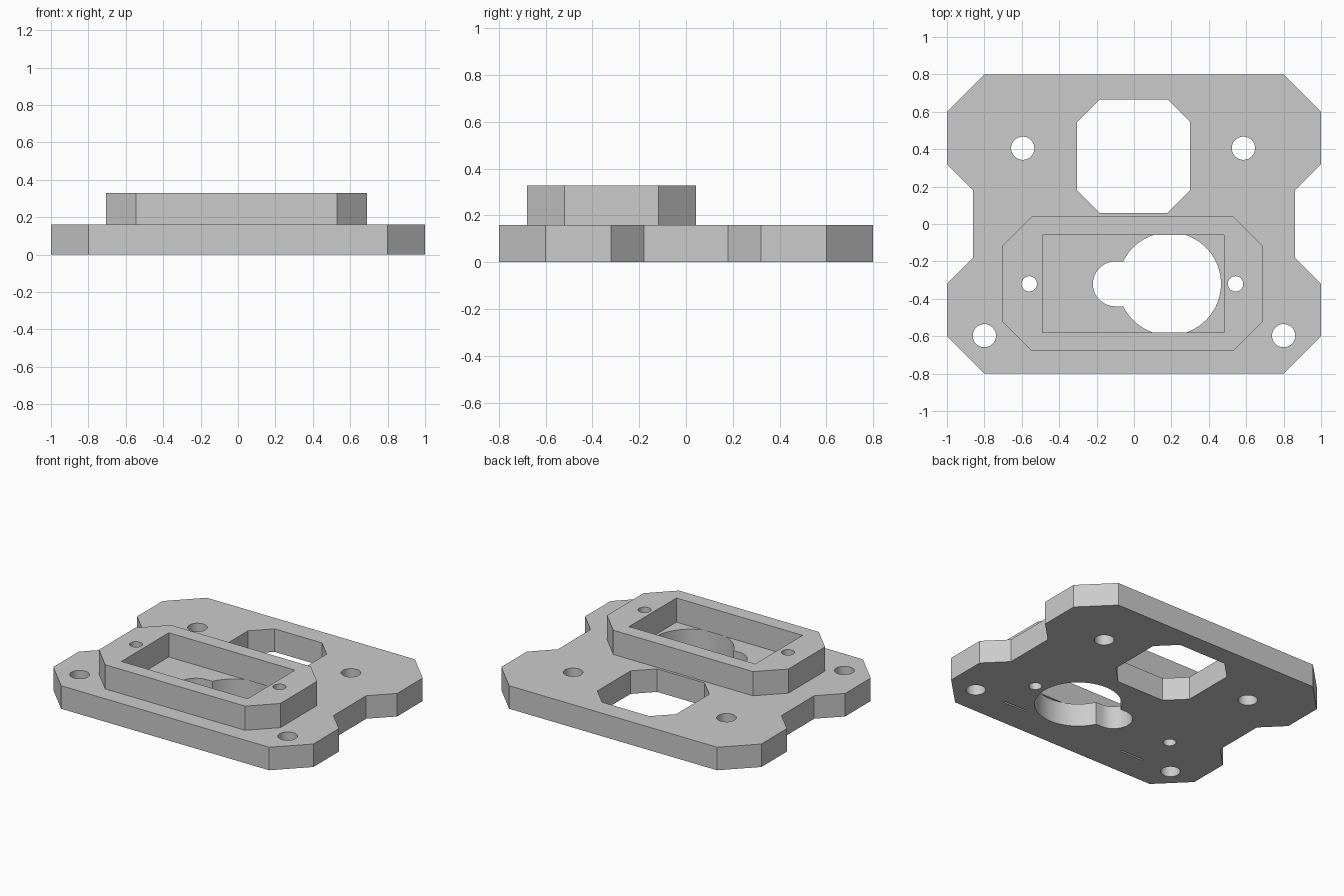
import bpy
import bmesh
from math import pi, sin, cos, asin, radians

cube = bpy.data.objects.get("Cube")
if cube:
    bpy.data.objects.remove(cube, do_unlink=True)

grey = bpy.data.materials.new("plain grey")
grey.use_nodes = True
colour = (0.6, 0.6, 0.6, 1)
grey.diffuse_color = colour
grey.node_tree.nodes["Principled BSDF"].inputs["Base Color"].default_value = colour


def arc(cx, cy, r, start, end, steps):
    angles = [start + (end - start) * i / steps for i in range(steps + 1)]
    return [(cx + r * cos(a), cy + r * sin(a)) for a in angles]


def circle(cx, cy, r, steps=40):
    return arc(cx, cy, r, 0, 2 * pi, steps)[:-1]


def box(x0, x1, y0, y1, c=0):
    """Rectangle, with corners chamfered by c when it is given."""
    if not c:
        return [(x0, y0), (x1, y0), (x1, y1), (x0, y1)]
    return [(x0 + c, y0), (x1 - c, y0), (x1, y0 + c), (x1, y1 - c),
            (x1 - c, y1), (x0 + c, y1), (x0, y1 - c), (x0, y0 + c)]


def slab(name, outlines, z0, z1):
    """Extrude an outline with holes between two heights."""
    curve = bpy.data.curves.new(name, 'CURVE')
    curve.dimensions = '2D'
    curve.fill_mode = 'BOTH'
    curve.extrude = (z1 - z0) / 2
    for outline in outlines:
        spline = curve.splines.new('POLY')
        spline.points.add(len(outline) - 1)
        for point, (x, y) in zip(spline.points, outline):
            point.co = (x, y, 0, 1)
        spline.use_cyclic_u = True
    obj = bpy.data.objects.new(name, curve)
    bpy.context.collection.objects.link(obj)
    bpy.ops.object.select_all(action='DESELECT')
    obj.select_set(True)
    bpy.context.view_layer.objects.active = obj
    bpy.ops.object.convert(target='MESH')
    obj = bpy.context.view_layer.objects.active

    # Weld the caps to the walls
    bm = bmesh.new()
    bm.from_mesh(obj.data)
    bmesh.ops.remove_doubles(bm, verts=bm.verts, dist=0.0005)
    bmesh.ops.translate(bm, verts=bm.verts, vec=(0, 0, (z0 + z1) / 2))
    bmesh.ops.recalc_face_normals(bm, faces=bm.faces)
    bm.to_mesh(obj.data)
    bm.free()
    obj.data.materials.clear()
    obj.data.materials.append(grey)
    bpy.ops.object.shade_smooth_by_angle(angle=radians(30))
    return obj


# Plate outline: one quarter mirrored to all four corners
quarter = [(0.86, 0.18), (1, 0.32), (1, 0.6), (0.8, 0.8)]
half = quarter + [(-x, y) for x, y in reversed(quarter)]
plate_outline = half + [(x, -y) for x, y in reversed(half)]

# Large round opening joined to a small round lobe
lobe, radius, mid_y = 0.12, 0.275, -0.32
meet = pi - asin(lobe / radius)
keyhole = (arc(0.19, mid_y, radius, -meet, meet, 56)
           + arc(-0.10, mid_y, lobe, pi / 2, 3 * pi / 2, 24))

window = box(-0.305, 0.3, 0.06, 0.665, 0.12)
mounting_holes = [circle(x, y, 0.062) for x, y in
                  [(-0.595, 0.405), (0.585, 0.405), (-0.8, -0.597), (0.8, -0.597)]]
screw_holes = [circle(x, mid_y, 0.041, 32) for x in (-0.56, 0.543)]
slots = [box(x - 0.09, x + 0.09, -0.603, -0.59) for x in (-0.485, 0.48)]

slab("base_plate", [plate_outline, window, keyhole] + mounting_holes
     + screw_holes + slots, 0, 0.16)

# Raised frame around the rectangular pocket
frame_outline = box(-0.705, 0.69, -0.68, 0.042, 0.16)
pocket = box(-0.49, 0.48, -0.58, -0.06)
slab("raised_frame", [frame_outline, pocket] + screw_holes, 0.16, 0.328)
